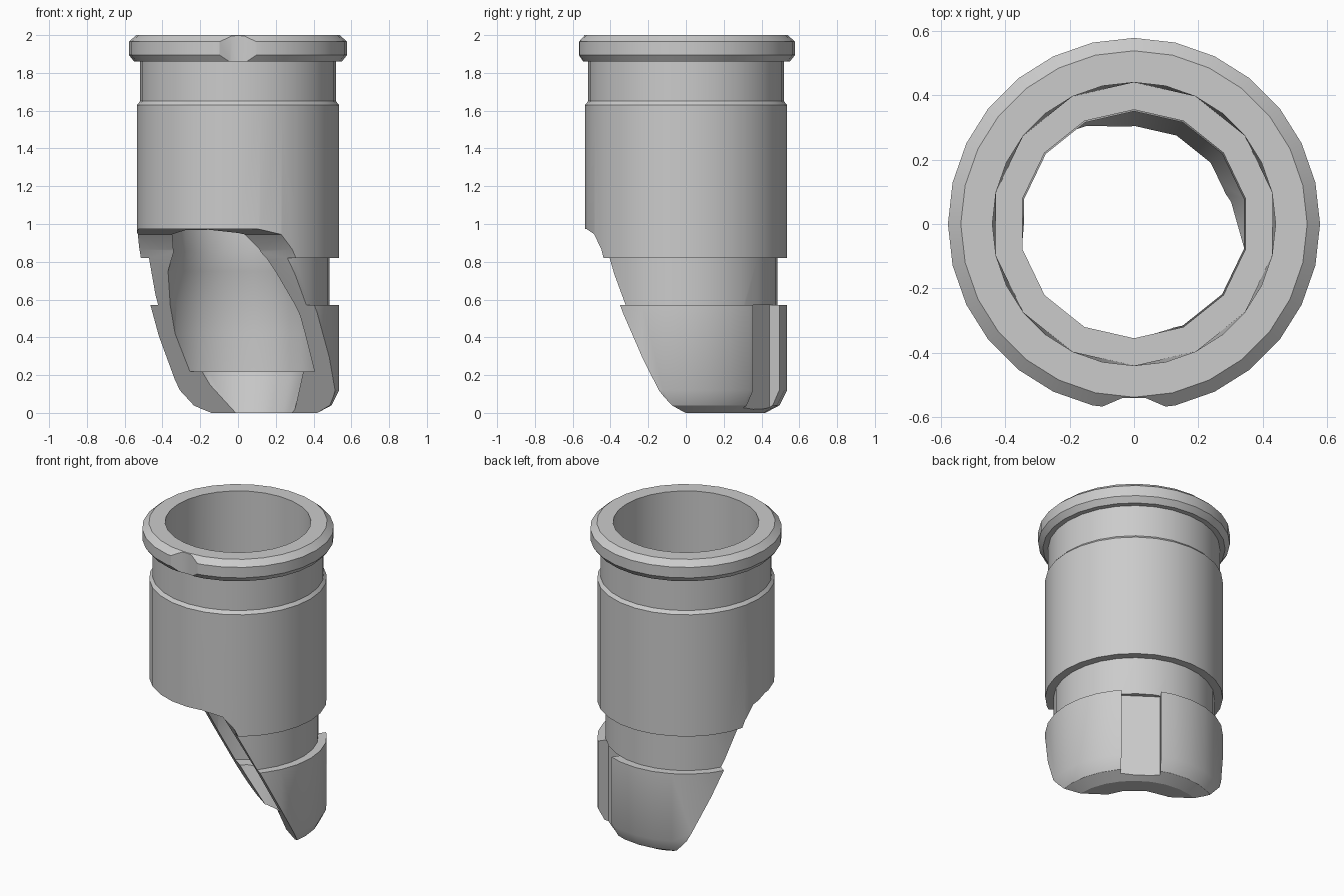
import bpy, bmesh
from math import sin, cos, pi, radians
from mathutils import Vector

if "Cube" in bpy.data.objects:
    bpy.data.objects.remove(bpy.data.objects["Cube"])

SIDES = 28


def finish(bm, name):
    bmesh.ops.recalc_face_normals(bm, faces=bm.faces)
    me = bpy.data.meshes.new(name)
    bm.to_mesh(me)
    bm.free()
    ob = bpy.data.objects.new(name, me)
    bpy.context.collection.objects.link(ob)
    return ob


def lathe(name, profile):
    """Revolve a closed (radius, z, half_sided) profile around z."""
    bm = bmesh.new()
    rings = []
    for r, z, half in profile:
        ring = []
        for i in range(SIDES):
            a = pi / 2 + 2 * pi * i / SIDES
            q = r * cos(2 * pi / SIDES) if half and i % 2 else r
            ring.append(bm.verts.new((q * cos(a), q * sin(a), z)))
        rings.append(ring)
    for a, b in zip(rings, rings[1:] + rings[:1]):
        for i in range(SIDES):
            j = (i + 1) % SIDES
            bm.faces.new((a[i], a[j], b[j], b[i]))
    return finish(bm, name)


def prism(name, points, along):
    """Extrude a planar polygon along a vector."""
    bm = bmesh.new()
    face = bm.faces.new([bm.verts.new(p) for p in points])
    ext = bmesh.ops.extrude_face_region(bm, geom=[face])
    moved = [v for v in ext["geom"] if isinstance(v, bmesh.types.BMVert)]
    bmesh.ops.translate(bm, verts=moved, vec=along)
    return finish(bm, name)


def cut(body, cutter):
    m = body.modifiers.new(cutter.name, 'BOOLEAN')
    m.operation = 'DIFFERENCE'
    m.solver = 'EXACT'
    m.object = cutter
    bpy.context.view_layer.objects.active = body
    bpy.ops.object.modifier_apply(modifier=m.name)
    bpy.data.objects.remove(cutter)


# Hollow sleeve: outer profile going up, then the bore going down
outer = [(.42, 0), (.495, .04), (.536, .12), (.536, .57), (.485, .57),
         (.485, .82), (.536, .82), (.536, 1.63), (.518, 1.65), (.518, 1.86),
         (.55, 1.86), (.578, 1.895), (.578, 1.965), (.538, 2.0), (.44, 2.0)]
bore = [(.44, 1.05), (.355, 1.05), (.36, .98), (.35, .85), (.38, .75),
        (.416, .57), (.426, .42), (.432, .22), (.355, .22), (.305, 0)]
sleeve = lathe("sleeve", [(r, z, False) for r, z in outer]
               + [(r, z, True) for r, z in bore])

# Slanted mouth, turned about z away from the front
ang = radians(234.8)
n = Vector((cos(ang), sin(ang), 0))
t = Vector((-n.y, n.x, 0))
mouth = [(-.291, -.1), (.18, .82), (.2, .865), (.265, .945), (.366, .973),
         (1, .973), (1, -.1)]
cut(sleeve, prism("mouth_cutter",
                  [n * s - t + Vector((0, 0, z)) for s, z in mouth], t * 2))

# Key slot down the lower band, opposite the mouth
slot = [(-.455, -.12), (-.7, -.12), (-.7, .12), (-.455, .12)]
cut(sleeve, prism("slot_cutter",
                  [n * s + t * w + Vector((0, 0, -.05)) for s, w in slot],
                  Vector((0, 0, .62))))

# Locating notch in the front of the flange
notch = [(-.16, -.62), (-.1, -.568), (-.035, -.54),
         (.035, -.54), (.1, -.568), (.16, -.62)]
cut(sleeve, prism("notch_cutter", [(x, y, 1.8) for x, y in notch],
                  Vector((0, 0, .3))))

bpy.ops.object.select_all(action='DESELECT')
sleeve.select_set(True)
bpy.context.view_layer.objects.active = sleeve
bpy.ops.object.shade_smooth_by_angle(angle=radians(28))
